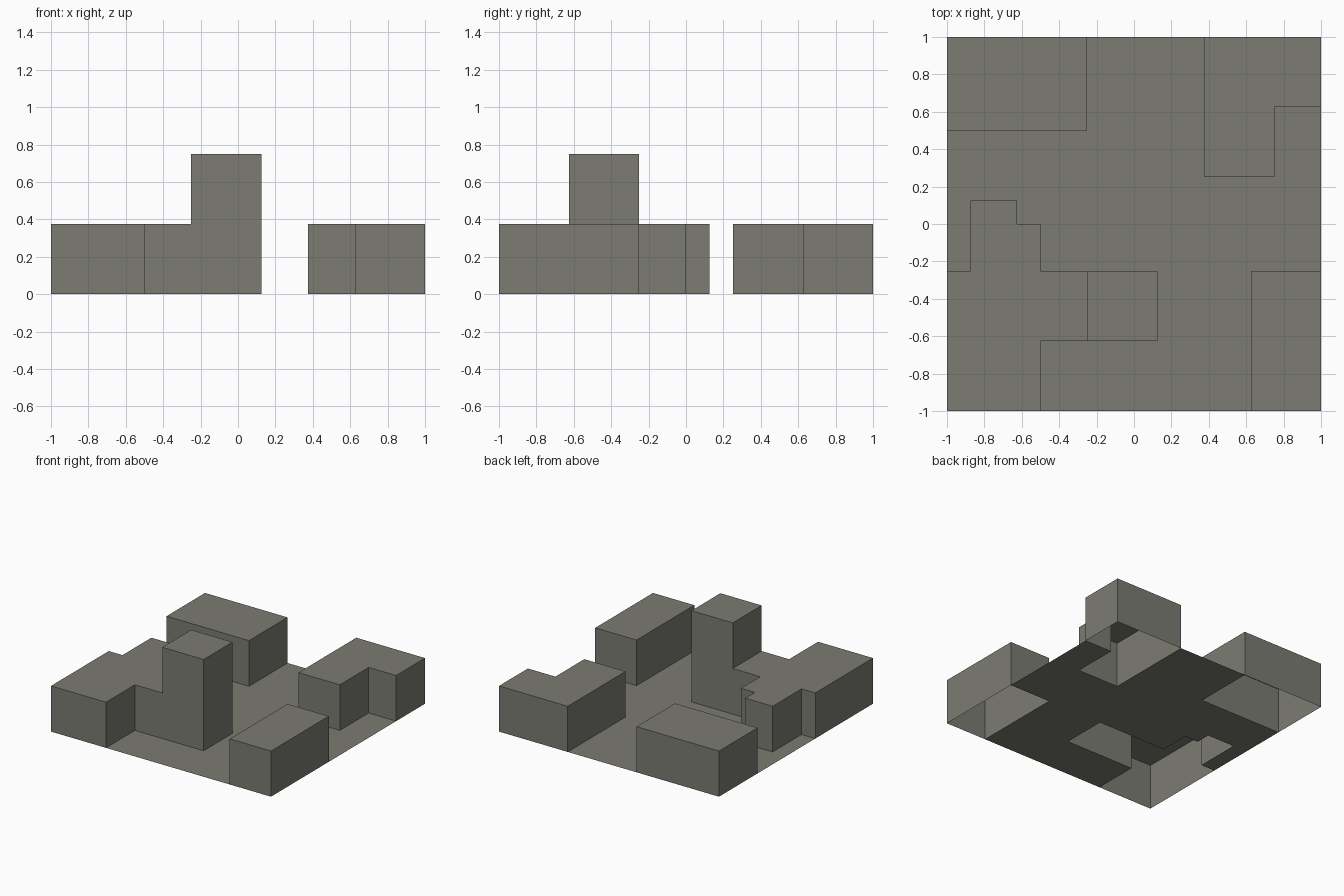
import bpy
import bmesh

if "Cube" in bpy.data.objects:
    bpy.data.objects.remove(bpy.data.objects["Cube"])

H = 0.375  # one storey

stone = bpy.data.materials.new("warm_grey")
stone.diffuse_color = (0.2, 0.2, 0.17, 1)
stone.use_nodes = True
stone.node_tree.nodes["Principled BSDF"].inputs["Base Color"].default_value = stone.diffuse_color


def shell(name, outline, height=0.0, base=None):
    """Flat roof over a counter-clockwise outline, with walls and an open
    bottom. base maps a wall's index to its lower edge; None means no wall."""
    base = base or {}
    bm = bmesh.new()
    bm.faces.new([bm.verts.new((x, y, height)) for x, y in outline])
    if height:
        for i, (ax, ay) in enumerate(outline):
            bx, by = outline[(i + 1) % len(outline)]
            low = base.get(i, 0.0)
            if low is None:
                continue
            bm.faces.new([bm.verts.new(p) for p in (
                (ax, ay, low), (bx, by, low), (bx, by, height), (ax, ay, height))])
    bmesh.ops.remove_doubles(bm, verts=bm.verts, dist=1e-5)
    mesh = bpy.data.meshes.new(name)
    bm.to_mesh(mesh)
    bm.free()
    mesh.materials.append(stone)
    obj = bpy.data.objects.new(name, mesh)
    bpy.context.collection.objects.link(obj)
    return obj


def rect(x0, x1, y0, y1):
    return [(x0, y0), (x1, y0), (x1, y1), (x0, y1)]


# Floor sheet, cut away under every block
shell("floor", [
    (-.5, -1), (.625, -1), (.625, -.25), (1, -.25), (1, .625), (.75, .625),
    (.75, .25), (.375, .25), (.375, 1), (-.25, 1), (-.25, .5), (-1, .5),
    (-1, -.25), (-.875, -.25), (-.875, .125), (-.625, .125), (-.625, 0),
    (-.5, 0), (-.5, -.25), (.125, -.25), (.125, -.625), (-.5, -.625)])

# Simple corner blocks
shell("back_left_block", rect(-1, -.25, .5, 1), H)
shell("front_right_block", rect(.625, 1, -1, -.25), H)

# L-shaped corner block
shell("back_right_block", [
    (.375, .25), (.75, .25), (.75, .625), (1, .625), (1, 1), (.375, 1)], H)

# Branching corner block, open where it meets the tower
shell("front_left_block", [
    (-1, -1), (-.5, -1), (-.5, -.625), (-.25, -.625), (-.25, -.25),
    (-.5, -.25), (-.5, 0), (-.625, 0), (-.625, .125), (-.875, .125),
    (-.875, -.25), (-1, -.25)], H, {3: None})

# Two-storey tower; its left wall starts on the low block's roof
shell("tower", rect(-.25, .125, -.625, -.25), 2 * H, {3: H})
